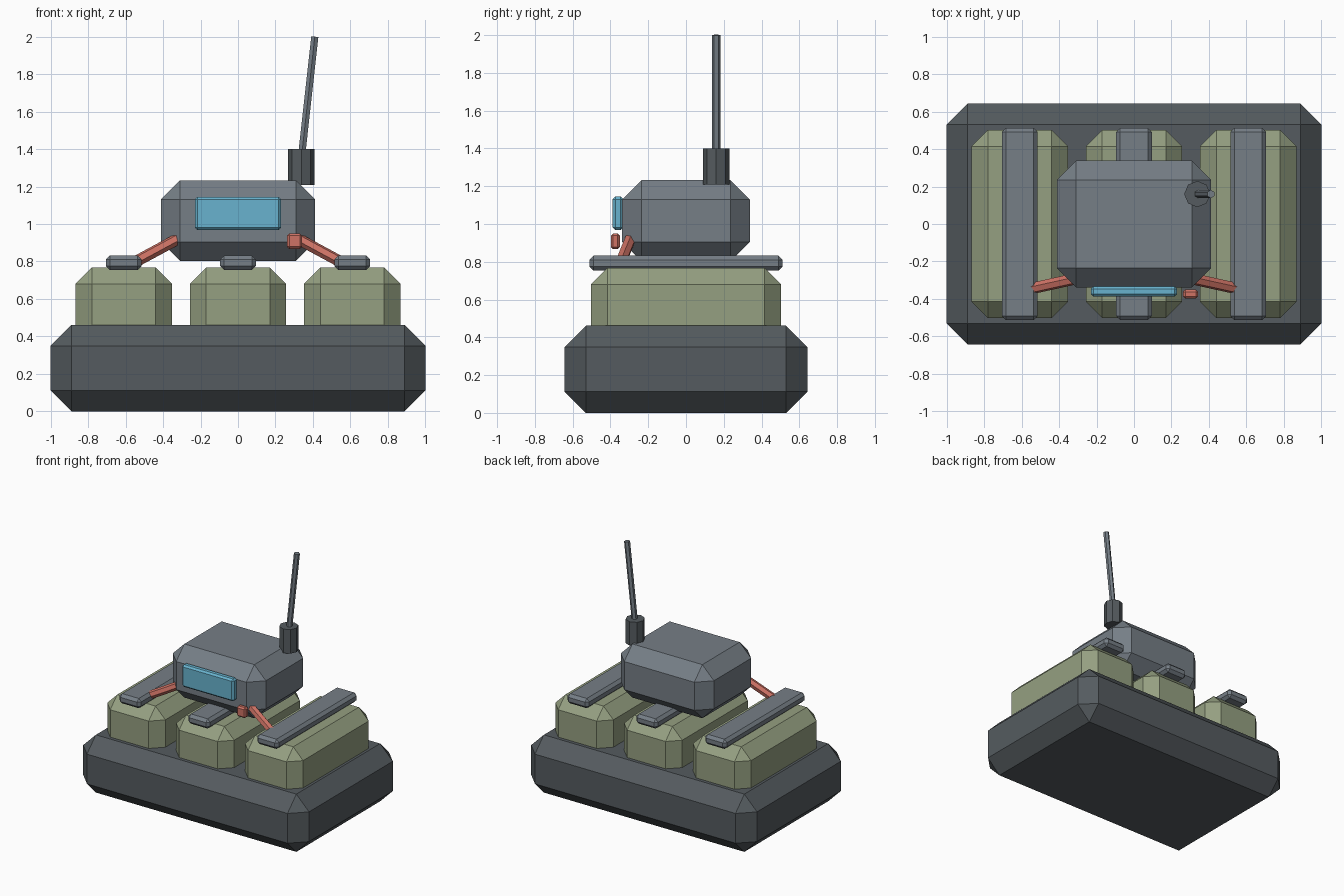
import bpy, bmesh
from mathutils import Vector

if "Cube" in bpy.data.objects:
    bpy.data.objects.remove(bpy.data.objects["Cube"])


def material(name, r, g, b):
    m = bpy.data.materials.new(name)
    m.diffuse_color = (r, g, b, 1)
    m.use_nodes = True
    m.node_tree.nodes["Principled BSDF"].inputs["Base Color"].default_value = m.diffuse_color
    return m


DARK = material("dark_grey", 0.09, 0.105, 0.115)
STEEL = material("steel_grey", 0.18, 0.21, 0.24)
GREEN = material("olive_green", 0.30, 0.35, 0.22)
BLUE = material("screen_blue", 0.14, 0.45, 0.62)
RED = material("cable_red", 0.62, 0.17, 0.13)


def finish(bm, name, mat):
    me = bpy.data.meshes.new(name)
    bm.to_mesh(me)
    bm.free()
    ob = bpy.data.objects.new(name, me)
    bpy.context.collection.objects.link(ob)
    me.materials.append(mat)
    return ob


def block(name, lo, hi, chamfer, mat):
    """Box between two corners with every edge chamfered once."""
    lo, hi = Vector(lo), Vector(hi)
    bm = bmesh.new()
    bmesh.ops.create_cube(bm, size=1)
    bmesh.ops.scale(bm, vec=hi - lo, verts=bm.verts)
    bmesh.ops.translate(bm, vec=(lo + hi) / 2, verts=bm.verts)
    bmesh.ops.bevel(bm, geom=bm.edges[:], offset=chamfer, segments=1,
                    affect='EDGES', clamp_overlap=True)
    return finish(bm, name, mat)


def rod(name, a, b, radius, sides, mat):
    """Flat-sided rod between two points."""
    a, b = Vector(a), Vector(b)
    bm = bmesh.new()
    bmesh.ops.create_cone(bm, cap_ends=True, segments=sides, radius1=radius,
                          radius2=radius, depth=(b - a).length)
    ob = finish(bm, name, mat)
    ob.location = (a + b) / 2
    ob.rotation_mode = 'QUATERNION'
    ob.rotation_quaternion = Vector((0, 0, 1)).rotation_difference(b - a)
    return ob


# Heavy base
block("base", (-1, -0.642, 0), (1, 0.642, 0.462), 0.112, DARK)

# Three cells, each with a strap along the top
for label, x in (("left", -0.61), ("middle", 0), ("right", 0.61)):
    block(f"{label}_cell", (x - 0.257, -0.502, 0.36), (x + 0.257, 0.502, 0.768), 0.087, GREEN)
    block(f"{label}_strap", (x - 0.096, -0.512, 0.754), (x + 0.096, 0.512, 0.832), 0.022, STEEL)

# Control box, screen and button
block("control_box", (-0.412, -0.338, 0.803), (0.412, 0.338, 1.232), 0.102, STEEL)
block("screen", (-0.23, -0.388, 0.967), (0.23, -0.332, 1.145), 0.014, BLUE)
block("button", (0.262, -0.398, 0.867), (0.342, -0.35, 0.95), 0.012, RED)

# Cables from the control box to the outer straps
for label, s in (("left", -1), ("right", 1)):
    rod(f"{label}_cable", (s * 0.30, -0.29, 0.932), (s * 0.55, -0.345, 0.797), 0.031, 6, RED)

# Antenna socket and leaning mast
rod("antenna_socket", (0.338, 0.16, 1.208), (0.338, 0.16, 1.4), 0.07, 8, DARK)
rod("antenna_mast", (0.338, 0.16, 1.35), (0.41, 0.16, 2.0), 0.022, 6, STEEL)
